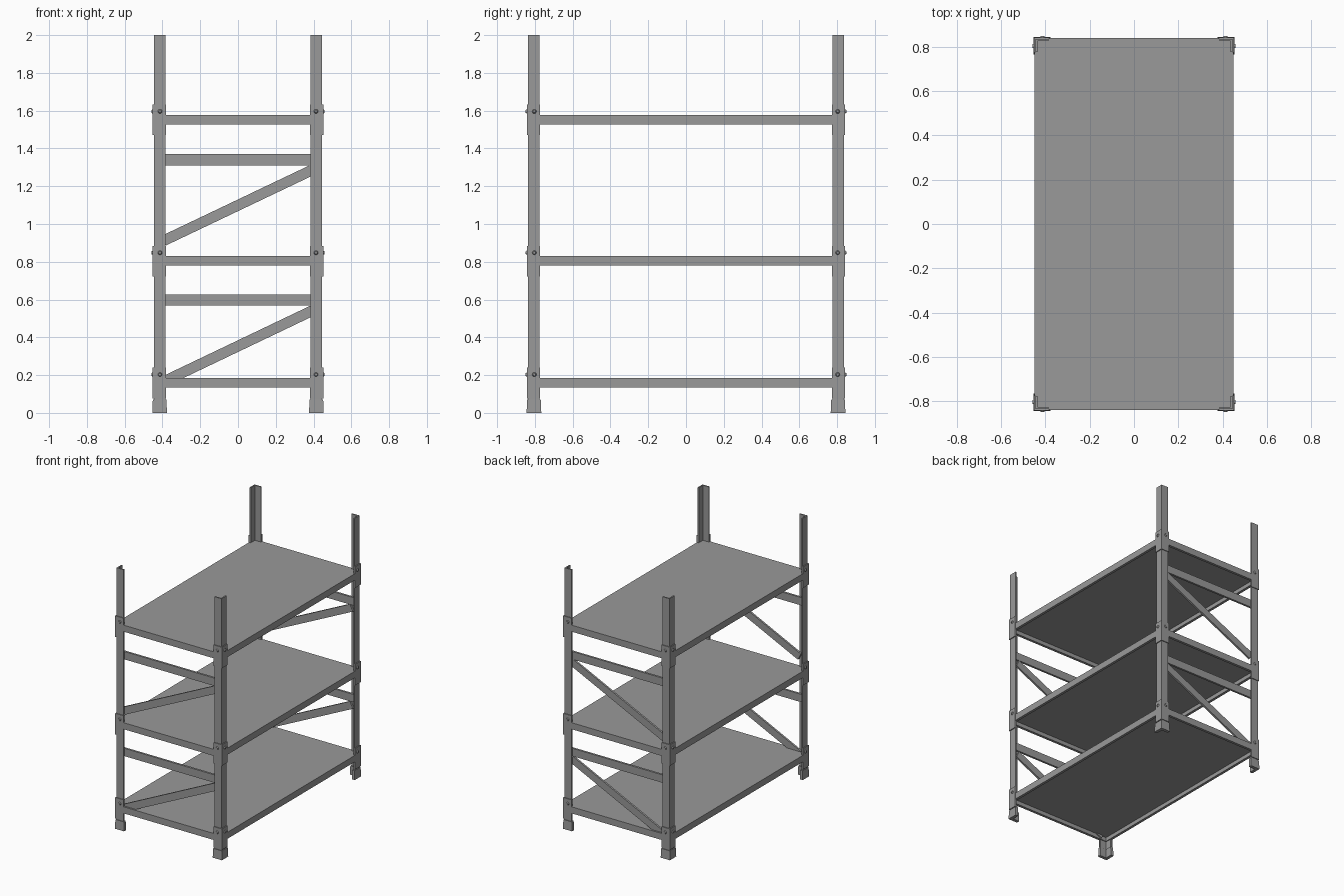
import bpy, bmesh
from math import atan2, hypot
from mathutils import Matrix, Vector

if "Cube" in bpy.data.objects:
    bpy.data.objects.remove(bpy.data.objects["Cube"])

PX, PY = 0.445, 0.836      # outer faces of the posts
LEVELS = (0.185, 0.83, 1.578)  # shelf top heights

steel = bpy.data.materials.new("dark_steel")
steel.diffuse_color = (0.32, 0.32, 0.32, 1)
steel.use_nodes = True
steel.node_tree.nodes["Principled BSDF"].inputs["Base Color"].default_value = steel.diffuse_color


def finish(name, bm):
    bmesh.ops.recalc_face_normals(bm, faces=bm.faces)
    me = bpy.data.meshes.new(name)
    bm.to_mesh(me)
    bm.free()
    me.materials.append(steel)
    ob = bpy.data.objects.new(name, me)
    bpy.context.collection.objects.link(ob)
    return ob


def add_box(bm, center, size, rot=Matrix()):
    m = Matrix.Translation(center) @ rot @ Matrix.Diagonal((*size, 1))
    bmesh.ops.create_cube(bm, size=1, matrix=m)


def add_angle(bm, sx, sy, ox, oy, wx, wy, t, z0, z1, flare=0.0):
    """Vertical L section with its outer corner at (ox, oy), legs pointing inward."""
    prof = [(0, 0), (wx, 0), (wx, t), (t, t), (t, wy), (0, wy)]
    rings = []
    for z, f in ((z0, flare), (z1, 0)):
        rings.append([bm.verts.new((sx * (ox + f - x * (1 + 2 * f / wx)),
                                    sy * (oy + f - y * (1 + 2 * f / wy)), z))
                      for x, y in prof])
    lo, hi = rings
    bm.faces.new(lo)
    bm.faces.new(hi)
    for i in range(6):
        j = (i + 1) % 6
        bm.faces.new((lo[i], lo[j], hi[j], hi[i]))


def add_bolt(bm, pos, direction):
    rot = Vector((0, 0, 1)).rotation_difference(Vector(direction)).to_matrix().to_4x4()
    m = Matrix.Translation(pos) @ rot
    bmesh.ops.create_cone(bm, cap_ends=True, segments=12, radius1=0.012,
                          radius2=0.007, depth=0.008,
                          matrix=m @ Matrix.Translation((0, 0, 0.004)))


# corner posts, feet, brackets and bolts
for sx, xn in ((-1, "left"), (1, "right")):
    for sy, yn in ((-1, "front"), (1, "back")):
        tag = f"{yn}_{xn}"
        bm = bmesh.new()
        add_angle(bm, sx, sy, PX, PY, 0.06, 0.06, 0.01, 0.004, 2.0)
        finish("post_" + tag, bm)

        bm = bmesh.new()
        add_angle(bm, sx, sy, PX + 0.006, PY + 0.005, 0.072, 0.072, 0.022, 0, 0.07, 0.003)
        finish("foot_" + tag, bm)

        bm = bmesh.new()
        bolts = bmesh.new()
        for z in LEVELS:
            add_angle(bm, sx, sy, PX + 0.007, PY + 0.006, 0.07, 0.068, 0.008, z - 0.108, z + 0.054)
            zb = z + 0.018
            add_bolt(bolts, (sx * (PX + 0.006), sy * (PY - 0.033), zb), (sx, 0, 0))
            add_bolt(bolts, (sx * (PX - 0.032), sy * (PY + 0.005), zb), (0, sy, 0))
        finish("bracket_" + tag, bm)
        finish("bolt_" + tag, bolts)

# shelves: a panel with a downturned beam round the rim
X, Y, H, T = PX + 0.004, PY + 0.004, 0.05, 0.02
for i, z in enumerate(LEVELS):
    bm = bmesh.new()
    add_box(bm, (0, 0, z - 0.01), (2 * X, 2 * Y, 0.02))
    finish(f"shelf_panel_{i + 1}", bm)
    bm = bmesh.new()
    zc, h = z - 0.02 - (H - 0.02) / 2, H - 0.02
    for s in (-1, 1):
        add_box(bm, (s * (X - T / 2), 0, zc), (T, 2 * Y, h))
        add_box(bm, (0, s * (Y - T / 2), zc), (2 * X - 2 * T, T, h))
    finish(f"shelf_rim_{i + 1}", bm)

# end frames: horizontal rails and diagonal braces
for sy, yn in ((-1, "front"), (1, "back")):
    y = sy * (PY - 0.017)
    for i, (zr, za, zb) in enumerate(((0.598, 0.172, 0.535), (1.34, 0.918, 1.28))):
        bm = bmesh.new()
        add_box(bm, (0, y, zr), (0.84, 0.016, 0.06))
        finish(f"{yn}_rail_{i + 1}", bm)
        bm = bmesh.new()
        dx, dz = 0.76, zb - za
        add_box(bm, (0, y, (za + zb) / 2), (hypot(dx, dz) + 0.03, 0.015, 0.056),
                Matrix.Rotation(-atan2(dz, dx), 4, 'Y'))
        finish(f"{yn}_brace_{i + 1}", bm)
